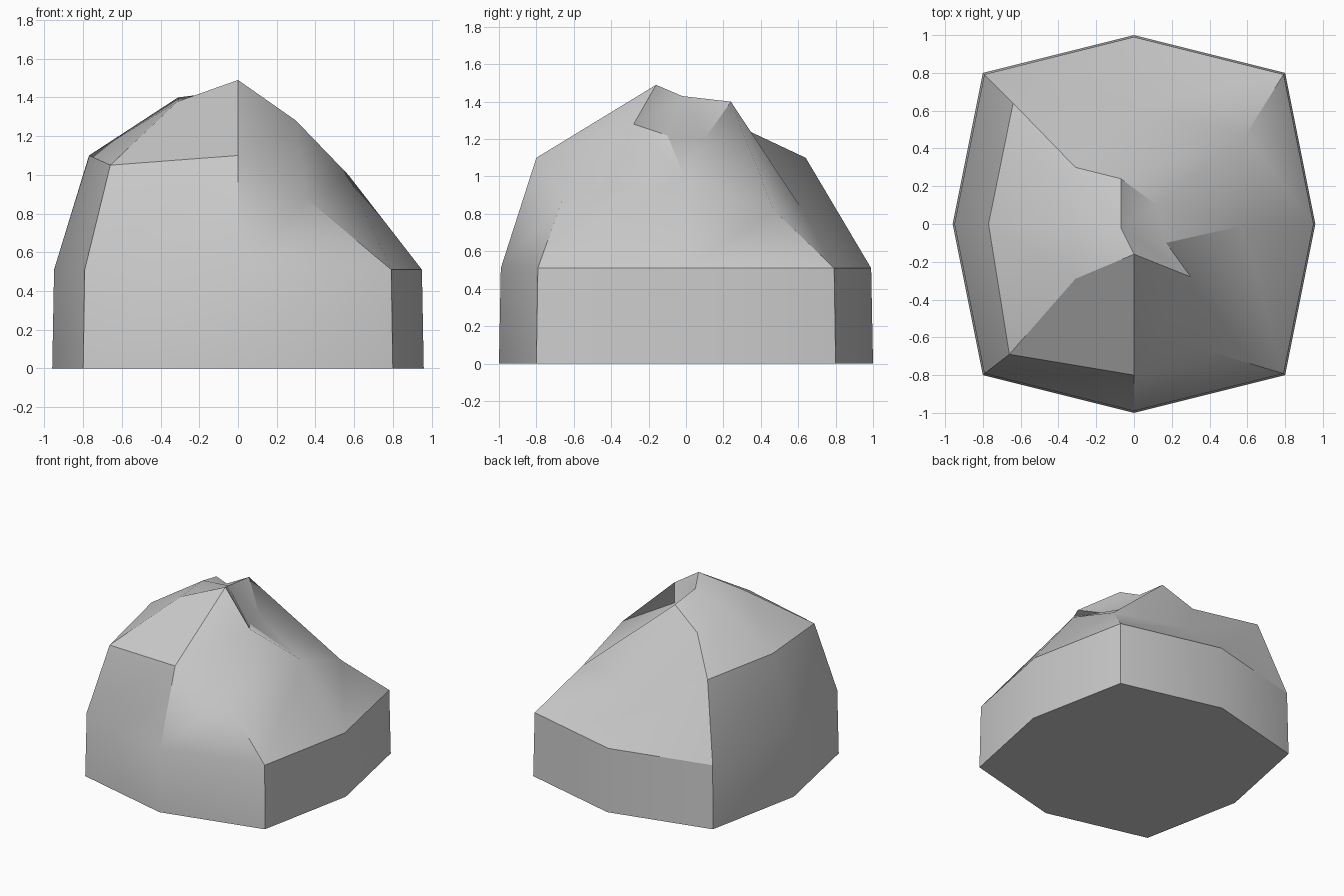
import bpy
import bmesh
import math

default = bpy.data.objects.get("Cube")
if default:
    bpy.data.objects.remove(default, do_unlink=True)

# Stone colour
stone = bpy.data.materials.new("stone_grey")
stone.use_nodes = True
colour = (0.6, 0.6, 0.6, 1.0)
stone.diffuse_color = colour
bsdf = stone.node_tree.nodes["Principled BSDF"]
bsdf.inputs["Base Color"].default_value = colour
bsdf.inputs["Roughness"].default_value = 0.9

# Footprint, counter-clockwise from the front middle
footprint = [(0, -1), (.8, -.8), (.96, 0), (.8, .8),
             (0, 1), (-.8, .8), (-.96, 0), (-.8, -.8)]
# Shoulder and crown rings chipped out of the boulder
shoulder = [(0, -.8, 1.1), (.35, -.66, .88), (.57, -.01, 1), (.59, .47, .82),
            (.01, .61, .84), (-.64, .64, 1.1), (-.77, 0, 1.1), (-.66, -.69, 1.05)]
crown = [(0, -.16, 1.49), (.3, -.28, 1.28), (.17, -.1, 1.22), (.12, .1, 1.2),
         (-.07, .24, 1.4), (-.31, .3, 1.26), (-.31, 0, 1.4), (-.31, -.29, 1.38)]
peak = (-.07, -.02, 1.43)

bm = bmesh.new()


def add_ring(points):
    return [bm.verts.new(p) for p in points]


rings = [add_ring([(x, y, 0) for x, y in footprint]),
         add_ring([(x * .99, y * .99, .51) for x, y in footprint]),
         add_ring(shoulder), add_ring(crown)]
count = len(footprint)

# Underside and walls
bm.faces.new(rings[0][::-1])
for low, high in zip(rings, rings[1:]):
    for i in range(count):
        j = (i + 1) % count
        bm.faces.new((low[i], low[j], high[j], high[i]))

# Four facets closing the top
centre = bm.verts.new(peak)
top = rings[-1]
for i in range(0, count, 2):
    bm.faces.new((centre, top[i], top[i + 1], top[(i + 2) % count]))

bm.normal_update()
mesh = bpy.data.meshes.new("boulder")
bm.to_mesh(mesh)
bm.free()
mesh.materials.append(stone)
boulder = bpy.data.objects.new("boulder", mesh)
bpy.context.collection.objects.link(boulder)

# Smooth gentle bends, keep chipped edges crisp
bpy.ops.object.select_all(action="DESELECT")
boulder.select_set(True)
bpy.context.view_layer.objects.active = boulder
bpy.ops.object.shade_smooth_by_angle(angle=math.radians(30))
